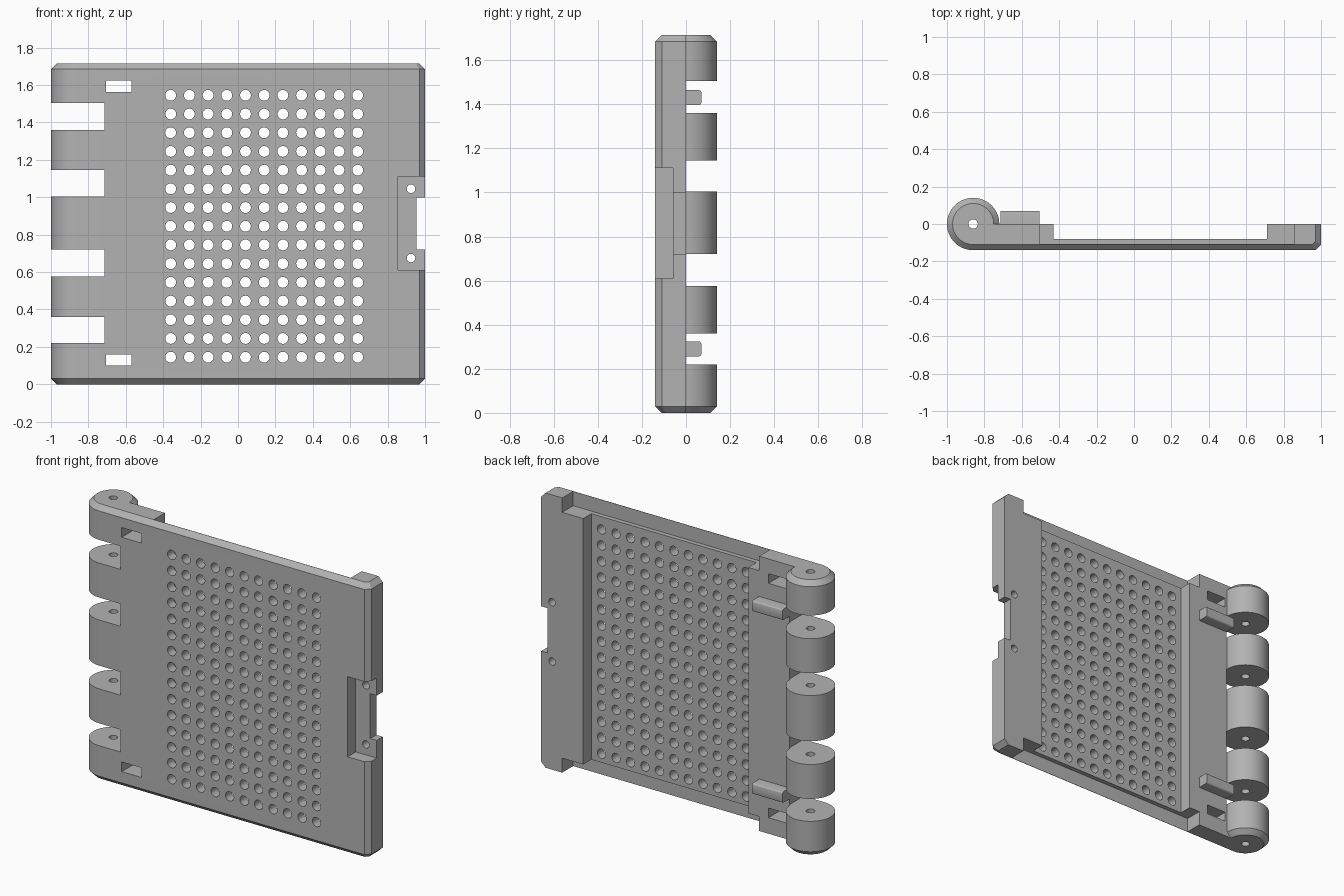
import bpy, bmesh, math
from mathutils import Matrix, Vector

if "Cube" in bpy.data.objects:
    bpy.data.objects.remove(bpy.data.objects["Cube"], do_unlink=True)

HEIGHT = 1.715
MID = HEIGHT / 2
PIN_X = -0.86          # hinge axis
R = 0.14               # knuckle radius, also half the depth
BEVEL = 0.03

grey = bpy.data.materials.new("plain grey")
grey.use_nodes = True
grey.diffuse_color = (0.45, 0.45, 0.45, 1)
grey.node_tree.nodes["Principled BSDF"].inputs["Base Color"].default_value = (0.45, 0.45, 0.45, 1)


def make(name, bm):
    bmesh.ops.recalc_face_normals(bm, faces=bm.faces)
    mesh = bpy.data.meshes.new(name)
    bm.to_mesh(mesh)
    bm.free()
    mesh.materials.append(grey)
    ob = bpy.data.objects.new(name, mesh)
    bpy.context.collection.objects.link(ob)
    return ob


def add_box(bm, x, y, z):
    lo, hi = Vector((x[0], y[0], z[0])), Vector((x[1], y[1], z[1]))
    m = Matrix.Translation((lo + hi) / 2) @ Matrix.Diagonal((hi - lo).to_4d())
    m[3][3] = 1
    return bmesh.ops.create_cube(bm, size=1, matrix=m)["verts"]


def add_rod(bm, centre, radius, length, axis, sides=20):
    m = Matrix.Translation(centre)
    if axis == "y":
        m = m @ Matrix.Rotation(math.pi / 2, 4, "X")
    bmesh.ops.create_cone(bm, cap_ends=True, segments=sides, radius1=radius,
                          radius2=radius, depth=length, matrix=m)


def cut(target, build):
    """Subtract the shapes that build() adds, then remove the cutter."""
    bm = bmesh.new()
    build(bm)
    cutter = make("cutter", bm)
    cutter.hide_render = True
    mod = target.modifiers.new("cut", "BOOLEAN")
    mod.operation, mod.solver, mod.object = "DIFFERENCE", "EXACT", cutter
    bpy.context.view_layer.update()
    mesh = bpy.data.meshes.new_from_object(
        target.evaluated_get(bpy.context.evaluated_depsgraph_get()))
    target.modifiers.clear()
    target.data = mesh
    bpy.data.objects.remove(cutter, do_unlink=True)


# Cross-section: hinge barrel running into a slab with one chamfered corner
def outline(inset):
    r, n = R - inset, 42
    pts = [(PIN_X + R, 0)] if inset else []
    pts = [(PIN_X + r * math.cos(a), r * math.sin(a))
           for a in (1.5 * math.pi * i / n for i in range(n + 1))]
    edge = 1 - inset
    return pts + [(edge - BEVEL * 0.6, -r), (edge, -r + BEVEL * 0.6), (edge, 0)] if inset else \
        pts + [(edge - BEVEL, -r), (edge, -r + BEVEL), (edge, 0)]


# Door panel with chamfered top and bottom
bm = bmesh.new()
rings = []
for z, inset in ((0, BEVEL), (BEVEL, 0), (HEIGHT - BEVEL, 0), (HEIGHT, BEVEL)):
    rings.append([bm.verts.new((x, y, z)) for x, y in outline(inset)])
for a, b in zip(rings, rings[1:]):
    for i in range(len(a)):
        j = (i + 1) % len(a)
        bm.faces.new((a[i], a[j], b[j], b[i]))
bm.faces.new(rings[0][::-1])
bm.faces.new(rings[-1])
panel = make("hinged_panel", bm)

DEEP = (-0.3, 0.3)


# Recess across the back, and shallower ledges at top and bottom
cut(panel, lambda bm: add_box(bm, (-0.43, 0.71), (-0.08, 0.3), (-1, 3)))


def ledges(bm):
    for z in ((-1, 0.09), (HEIGHT - 0.09, 3)):
        add_box(bm, (-0.505, 0.855), (-0.108, 0.3), z)


# Gaps between knuckles and strap slots
def gaps_and_slots(bm):
    for z in ((0.22, 0.36), (0.575, 0.72), (1.005, 1.145), (1.36, 1.505)):
        add_box(bm, (-1.2, -0.715), DEEP, z)
    for z in ((0.1, 0.16), (1.563, 1.623)):
        add_box(bm, (-0.705, -0.57), DEEP, z)


# Perforated grid and the two latch screw holes
def holes(bm):
    for col in range(11):
        for row in range(15):
            add_rod(bm, (-0.36 + col * 0.1, 0, 0.145 + row * 0.1), 0.029, 0.6, "y")
    for z in (0.675, 1.045):
        add_rod(bm, (0.925, 0, z), 0.023, 0.6, "y")


for step in (
    ledges,
    gaps_and_slots,
    lambda bm: add_box(bm, (0.855, 1.2), (-0.3, -0.06), (0.61, 1.11)),   # latch recess
    lambda bm: add_box(bm, (0.955, 1.2), DEEP, (0.72, 1.0)),             # latch opening
    holes,
    lambda bm: add_rod(bm, (PIN_X, 0, MID), 0.025, 3, "z"),              # pin hole
):
    cut(panel, step)

# Stop bars on the back, rounded along their outer edges
bars = []
for name, z in (("lower_stop_bar", 0.29), ("upper_stop_bar", 1.43)):
    bm = bmesh.new()
    add_box(bm, (-0.715, -0.505), (-0.02, 0.07), (z - 0.034, z + 0.034))
    edges = [e for e in bm.edges if all(v.co.y > 0.05 for v in e.verts)
             and abs(e.verts[0].co.x - e.verts[1].co.x) > 0.1]
    bmesh.ops.bevel(bm, geom=edges, offset=0.012, segments=3, affect="EDGES", profile=0.5)
    bars.append(make(name, bm))

for ob in [panel] + bars:
    bpy.ops.object.select_all(action="DESELECT")
    ob.select_set(True)
    bpy.context.view_layer.objects.active = ob
    bpy.ops.object.shade_smooth_by_angle(angle=math.radians(25))
